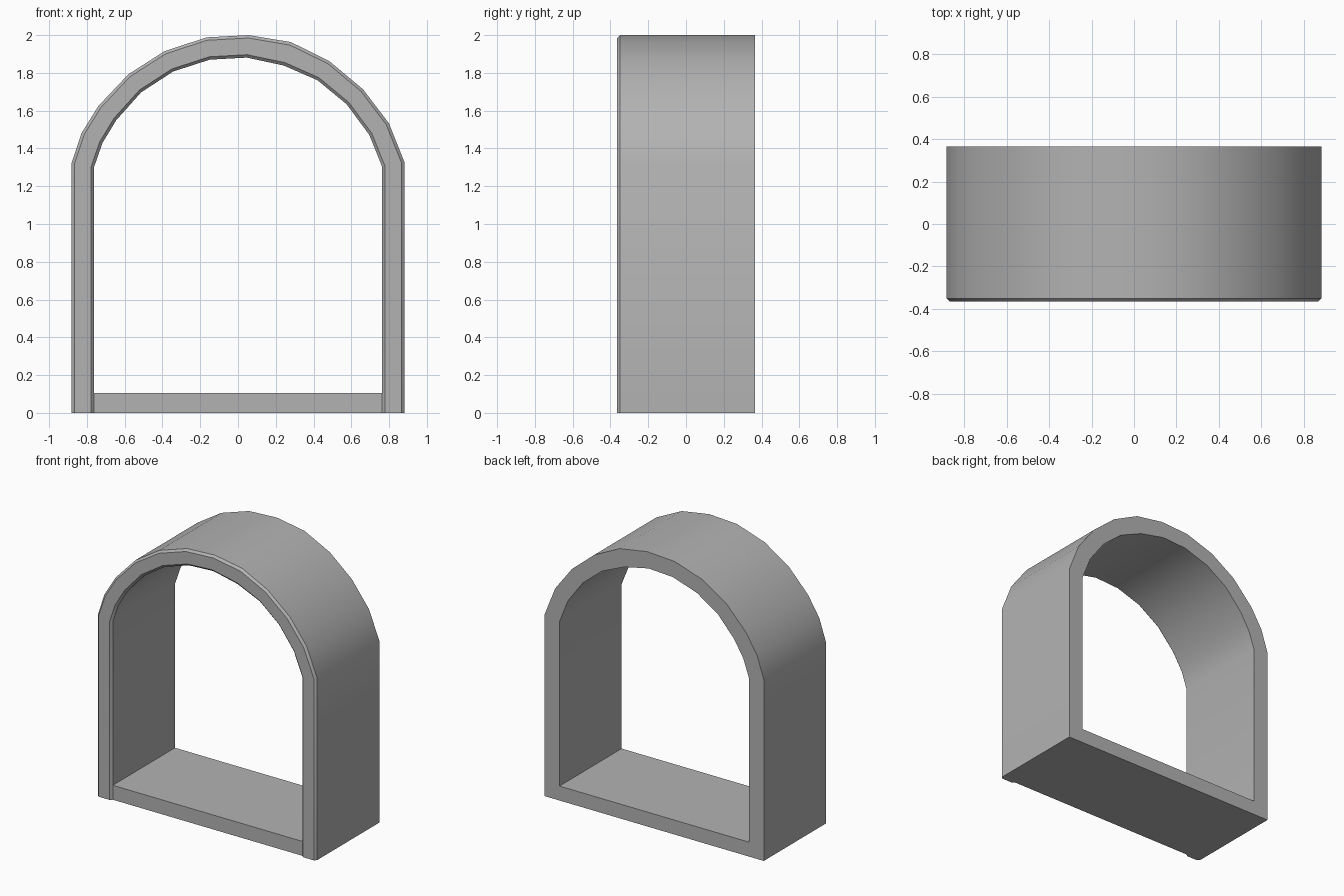
import bpy, bmesh, math

if "Cube" in bpy.data.objects:
    bpy.data.objects.remove(bpy.data.objects["Cube"])

BACK, FRONT, TRIM = 0.365, -0.35, -0.365
SILL = 0.105

# Arch outlines (x, z), left to right: outer edge and opening edge
outer = [(-.882, 1.32), (-.829, 1.48), (-.739, 1.625), (-.58, 1.793), (-.389, 1.915), (-.166, 1.988),
         (.057, 2.0), (.28, 1.963), (.484, 1.862), (.662, 1.713), (.799, 1.533), (.882, 1.325)]
inner = [(-.763, 1.298), (-.718, 1.428), (-.645, 1.549), (-.513, 1.697), (-.344, 1.807), (-.15, 1.87),
         (.046, 1.881), (.242, 1.839), (.421, 1.761), (.575, 1.634), (.695, 1.472), (.763, 1.303)]

# Straight legs: stations at the ground and at the sill top
outer = [(-.882, 0), (-.882, SILL)] + outer + [(.882, SILL), (.882, 0)]
inner = [(-.763, 0), (-.763, SILL)] + inner + [(.763, SILL), (.763, 0)]


def lerp(a, b, t):
    return (a[0] + (b[0] - a[0]) * t, a[1] + (b[1] - a[1]) * t)


bm = bmesh.new()


def vert(p, y):
    return bm.verts.new((p[0], y, p[1]))


# Cross-section at each station, with the chamfered front trim
rings = []
for o, i in zip(outer, inner):
    rings.append([vert(o, BACK), vert(o, FRONT), vert(lerp(o, i, .13), TRIM),
                  vert(lerp(o, i, .87), TRIM), vert(i, FRONT), vert(i, BACK)])

# Arch shell: the inner strip is left out where the sill joins the legs
last = len(rings) - 2
for n in range(last + 1):
    a, b = rings[n], rings[n + 1]
    for k in range(6):
        if k == 4 and n in (0, last):
            continue
        m = (k + 1) % 6
        bm.faces.new((a[k], a[m], b[m], b[k]))
bm.faces.new(rings[0])
bm.faces.new(rings[-1])

# Sill between the legs
l0, l1, r1, r0 = rings[0], rings[1], rings[-2], rings[-1]
for k in (4, 5):
    bm.faces.new((l0[k], l1[k], r1[k], r0[k]))
bm.faces.new((l1[4], l1[5], r1[5], r1[4]))
bm.faces.new((l0[4], l0[5], r0[5], r0[4]))

bmesh.ops.recalc_face_normals(bm, faces=bm.faces[:])
mesh = bpy.data.meshes.new("arched_frame")
bm.to_mesh(mesh)
bm.free()
frame = bpy.data.objects.new("arched_frame", mesh)
bpy.context.collection.objects.link(frame)

# Darker grey surface
grey = bpy.data.materials.new("dark_grey")
grey.diffuse_color = (0.45, 0.45, 0.45, 1)
grey.use_nodes = True
grey.node_tree.nodes["Principled BSDF"].inputs["Base Color"].default_value = grey.diffuse_color
mesh.materials.append(grey)

# Smooth around the arch, sharp at corners and chamfers
bpy.context.view_layer.objects.active = frame
frame.select_set(True)
bpy.ops.object.shade_smooth_by_angle(angle=math.radians(30))
